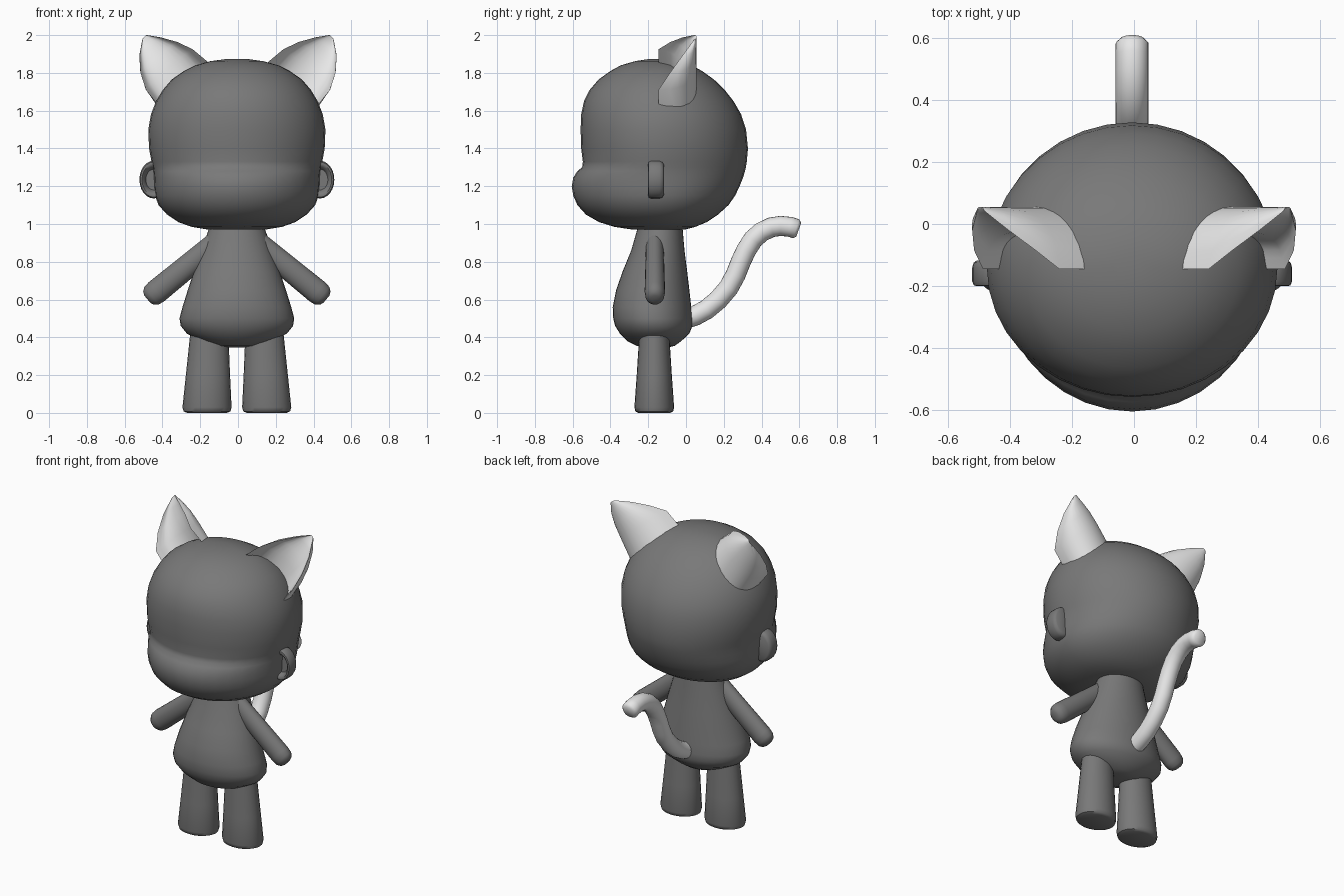
import bpy, bmesh, math
from mathutils import Vector

CX = -0.006   # centre line of the body


def material(name, v):
    m = bpy.data.materials.new(name)
    m.diffuse_color = (v, v, v, 1)
    return m


DARK = material("dark grey", 0.19)
LIGHT = material("light grey", 0.8)


def loft(name, rings, mat, angle=50):
    """Skin a list of closed rings and cap both ends."""
    bm = bmesh.new()
    rows = [[bm.verts.new(p) for p in r] for r in rings]
    n = len(rows[0])
    for a, b in zip(rows, rows[1:]):
        for i in range(n):
            j = (i + 1) % n
            bm.faces.new((a[i], a[j], b[j], b[i]))
    bm.faces.new(rows[0][::-1])
    bm.faces.new(rows[-1])
    bmesh.ops.recalc_face_normals(bm, faces=bm.faces)
    me = bpy.data.meshes.new(name)
    bm.to_mesh(me)
    bm.free()
    me.materials.append(mat)
    ob = bpy.data.objects.new(name, me)
    bpy.context.collection.objects.link(ob)
    bpy.ops.object.select_all(action='DESELECT')
    ob.select_set(True)
    bpy.context.view_layer.objects.active = ob
    bpy.ops.object.shade_smooth_by_angle(angle=math.radians(angle))
    return ob


def flat_ring(z, hw, yf, yb, cx=CX, yc=None, n=36):
    """Horizontal oval with its own front and back reach."""
    yc = (yf + yb) / 2 if yc is None else yc
    pts = []
    for i in range(n):
        a = 2 * math.pi * i / n
        s = math.sin(a)
        pts.append((cx + hw * math.cos(a), yc + s * (yb - yc if s > 0 else yc - yf), z))
    return pts


def tube(path, radii, n=20):
    """Rings across a path lying in an upright plane: radii are (in plane, across)."""
    path = [Vector(p) for p in path]
    # side axis is perpendicular to the plane of the path
    side = Vector((0, 1, 0)) if abs(path[-1].x - path[0].x) > 0.1 else Vector((1, 0, 0))
    rings = []
    for i, p in enumerate(path):
        t = (path[min(i + 1, len(path) - 1)] - path[max(i - 1, 0)]).normalized()
        up = t.cross(side)
        r, s = radii[i]
        rings.append([p + up * r * math.cos(a) + side * s * math.sin(a)
                      for a in (2 * math.pi * k / n for k in range(n))])
    return rings


# Head with overhanging muzzle: height, half width, front, back
head = [(0.970, 0.15, -0.28, -0.01), (0.985, 0.24, -0.38, 0.05), (1.01, 0.31, -0.46, 0.11),
        (1.05, 0.37, -0.53, 0.17), (1.10, 0.415, -0.575, 0.225), (1.15, 0.433, -0.597, 0.26),
        (1.20, 0.438, -0.605, 0.284), (1.245, 0.44, -0.597, 0.302), (1.28, 0.443, -0.575, 0.312),
        (1.30, 0.446, -0.55, 0.317), (1.33, 0.452, -0.546, 0.322), (1.40, 0.465, -0.555, 0.328),
        (1.50, 0.469, -0.558, 0.318), (1.58, 0.455, -0.555, 0.292), (1.65, 0.428, -0.54, 0.252),
        (1.71, 0.392, -0.51, 0.205), (1.765, 0.345, -0.463, 0.148), (1.81, 0.28, -0.40, 0.085),
        (1.84, 0.22, -0.345, 0.03), (1.862, 0.14, -0.27, -0.04), (1.873, 0.06, -0.2, -0.1)]
loft("head", [flat_ring(z, w, f, b, yc=-0.14) for z, w, f, b in head], DARK, 60)

# Torso
torso = [(0.345, 0.05, -0.18, -0.10), (0.355, 0.12, -0.26, -0.06), (0.38, 0.19, -0.31, -0.025),
         (0.42, 0.265, -0.35, 0.018), (0.46, 0.297, -0.375, 0.034), (0.50, 0.304, -0.385, 0.034),
         (0.56, 0.288, -0.388, 0.028), (0.65, 0.26, -0.37, 0.018), (0.75, 0.227, -0.335, 0.006),
         (0.86, 0.187, -0.29, -0.008), (1.0, 0.14, -0.25, -0.02)]
loft("torso", [flat_ring(*r) for r in torso], DARK, 60)

# Tail
tail = [(-0.03, 0.49), (0.05, 0.515), (0.11, 0.548), (0.17, 0.598), (0.225, 0.662), (0.262, 0.73),
        (0.29, 0.80), (0.318, 0.86), (0.355, 0.918), (0.40, 0.958), (0.45, 0.982),
        (0.50, 0.990), (0.55, 0.985), (0.583, 0.975), (0.597, 0.970)]
loft("tail", tube([(CX, y, z) for y, z in tail], [(0.053, 0.053)] * 14 + [(0.038, 0.038)]),
     LIGHT, 60)

# Ear cross-sections: inner rim, outer rim, back of shell
ear = [((0.09, -0.146, 1.80), (0.36, -0.146, 1.55), (0.27, 0.055, 1.64)),
       ((0.24, -0.146, 1.925), (0.487, -0.146, 1.71), (0.38, 0.055, 1.82)),
       ((0.32, -0.083, 1.963), (0.516, -0.085, 1.80), (0.43, 0.055, 1.89)),
       ((0.405, -0.02, 1.987), (0.522, -0.02, 1.89), (0.47, 0.055, 1.945)),
       ((0.483, 0.042, 2.0), (0.506, 0.042, 1.975), (0.497, 0.055, 1.99))]


def ear_ring(a, b, k, side, n=14):
    a, b, k = Vector(a), Vector(b), Vector(k)
    m = (a + b) / 2
    outer, inner = [], []
    for i in range(n + 1):
        t = math.pi * i / n
        c, s = math.cos(t), math.sin(t) ** 0.8
        outer.append(m + (a - m) * c + (k - m) * s)
        if 0 < i < n:      # hollow front
            inner.append(m + (a - m) * c * 0.93 + (k - m) * s * 0.6)
    return [(p.x * side, p.y, p.z) for p in outer + inner[::-1]]


for side, word in ((-1, "left"), (1, "right")):
    # Legs, wider at the foot: height, centre, half width, half depth
    leg = [(0.0, 0.158, 0.105, 0.085), (0.008, 0.158, 0.124, 0.1), (0.03, 0.158, 0.130, 0.105),
           (0.2, 0.153, 0.117, 0.093), (0.42, 0.146, 0.101, 0.079)]
    loft(word + "_leg", [flat_ring(z, w, -0.168 - d, -0.168 + d, CX + side * x, n=24)
                         for z, x, w, d in leg], DARK)

    # Arms with rounded hands
    arm = [(0.06, 0.94), (0.25, 0.785), (0.425, 0.642), (0.452, 0.62), (0.468, 0.607), (0.474, 0.602)]
    size = [(0.06, 0.046), (0.062, 0.05), (0.065, 0.054), (0.06, 0.05), (0.044, 0.037), (0.025, 0.02)]
    loft(word + "_arm", tube([(CX + side * x, -0.165, z) for x, z in arm], size), DARK, 60)

    # Side ears: upright discs with a dished front
    disc = [(-0.117, 0.8), (-0.125, 0.94), (-0.14, 1.0), (-0.185, 1.0), (-0.198, 0.93),
            (-0.2, 0.82), (-0.19, 0.68), (-0.165, 0.55)]
    loft(word + "_side_ear",
         [[(CX + side * (0.44 + 0.076 * s * math.cos(a)), y, 1.235 + 0.1 * s * math.sin(a))
           for a in (2 * math.pi * i / 24 for i in range(24))] for y, s in disc], DARK)

    # Pointed ears
    loft(word + "_pointed_ear", [ear_ring(a, b, k, side) for a, b, k in ear], LIGHT, 55)
